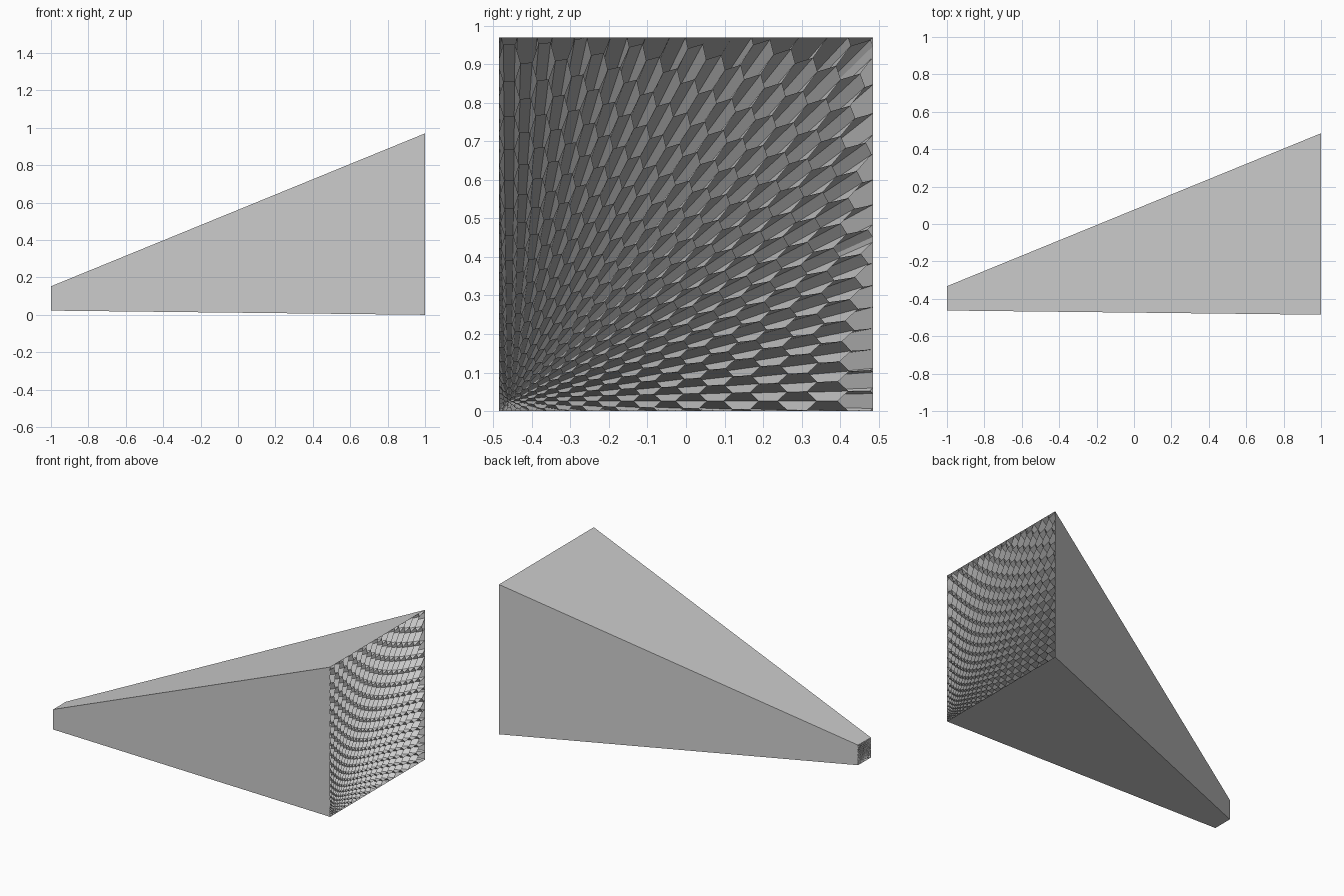
import bpy, bmesh, math
from mathutils import Vector

cube = bpy.data.objects.get("Cube")
if cube:
    bpy.data.objects.remove(cube, do_unlink=True)

# Overall taper: everything converges on one focus beyond the small end
WIDTH = 0.97
SMALL = 0.134                      # scale of the small end
FOCUS_X = 1 - 2 / (1 - SMALL)
MARGIN = 0.026                     # casing edge to the focal axis
PITCH = 0.058                      # cell width before spreading
LOW, HIGH = -MARGIN, WIDTH - MARGIN

grey = bpy.data.materials.new("light grey")
grey.use_nodes = True
grey.diffuse_color = (0.6, 0.6, 0.6, 1)
grey.node_tree.nodes["Principled BSDF"].inputs["Base Color"].default_value = (0.6, 0.6, 0.6, 1)


def place(a, b, scale):
    """Point on the ray (a, b) from the focus, at a given scale."""
    return Vector((FOCUS_X + scale * (1 - FOCUS_X),
                   -WIDTH / 2 + MARGIN + a * scale,
                   MARGIN + b * scale))


def finish(bm, name):
    mesh = bpy.data.meshes.new(name)
    bm.to_mesh(mesh)
    bm.free()
    mesh.materials.append(grey)
    obj = bpy.data.objects.new(name, mesh)
    bpy.context.collection.objects.link(obj)


# Casing: four tapered walls, open at both ends
bm = bmesh.new()
corners = [(LOW, LOW), (HIGH, LOW), (HIGH, HIGH), (LOW, HIGH)]
near = [bm.verts.new(place(a, b, SMALL)) for a, b in corners]
far = [bm.verts.new(place(a, b, 1)) for a, b in corners]
for i in range(4):
    j = (i + 1) % 4
    bm.faces.new((near[j], near[i], far[i], far[j]))
bm.normal_update()
# Turn the walls to face outwards
middle = sum((v.co for v in bm.verts), Vector()) / 8
for f in bm.faces:
    if f.normal.dot(f.calc_center_median() - middle) < 0:
        f.normal_flip()
finish(bm, "casing")

# Flat pattern of equal hexagons
pattern = bmesh.new()
radius = PITCH / math.sqrt(3)
reach = 1.2
for col in range(-5, int(reach / radius / 1.5) + 1):
    for row in range(-5, int(reach / PITCH) + 1):
        ca = col * radius * 1.5
        cb = (row + (col % 2) / 2) * PITCH
        pattern.faces.new([
            pattern.verts.new((ca + radius * math.cos(k * math.pi / 3),
                               cb + radius * math.sin(k * math.pi / 3), 0))
            for k in range(6)])
bmesh.ops.remove_doubles(pattern, verts=pattern.verts, dist=radius / 20)

# Spread it outwards: tiny cells on the axis, long ones at the far edges
for v in pattern.verts:
    v.co *= 0.13 + 0.77 * v.co.length

# Trim it to the casing
for limit, sign in ((LOW, -1), (HIGH, 1)):
    for axis in (Vector((1, 0, 0)), Vector((0, 1, 0))):
        geom = pattern.verts[:] + pattern.edges[:] + pattern.faces[:]
        bmesh.ops.bisect_plane(pattern, geom=geom, dist=1e-6, plane_co=axis * limit,
                               plane_no=axis * sign, clear_outer=True)

# Cell walls: each inner pattern edge swept from the small end to the wide end
cells = bmesh.new()
pairs = {v: [cells.verts.new(place(v.co.x, v.co.y, s)) for s in (SMALL, 1)]
         for v in pattern.verts}
for e in pattern.edges:
    if len(e.link_faces) == 2:
        (n0, f0), (n1, f1) = (pairs[v] for v in e.verts)
        cells.faces.new((n0, n1, f1, f0))
bmesh.ops.delete(cells, geom=[v for v in cells.verts if not v.link_faces], context='VERTS')
pattern.free()
finish(cells, "honeycomb_cells")
